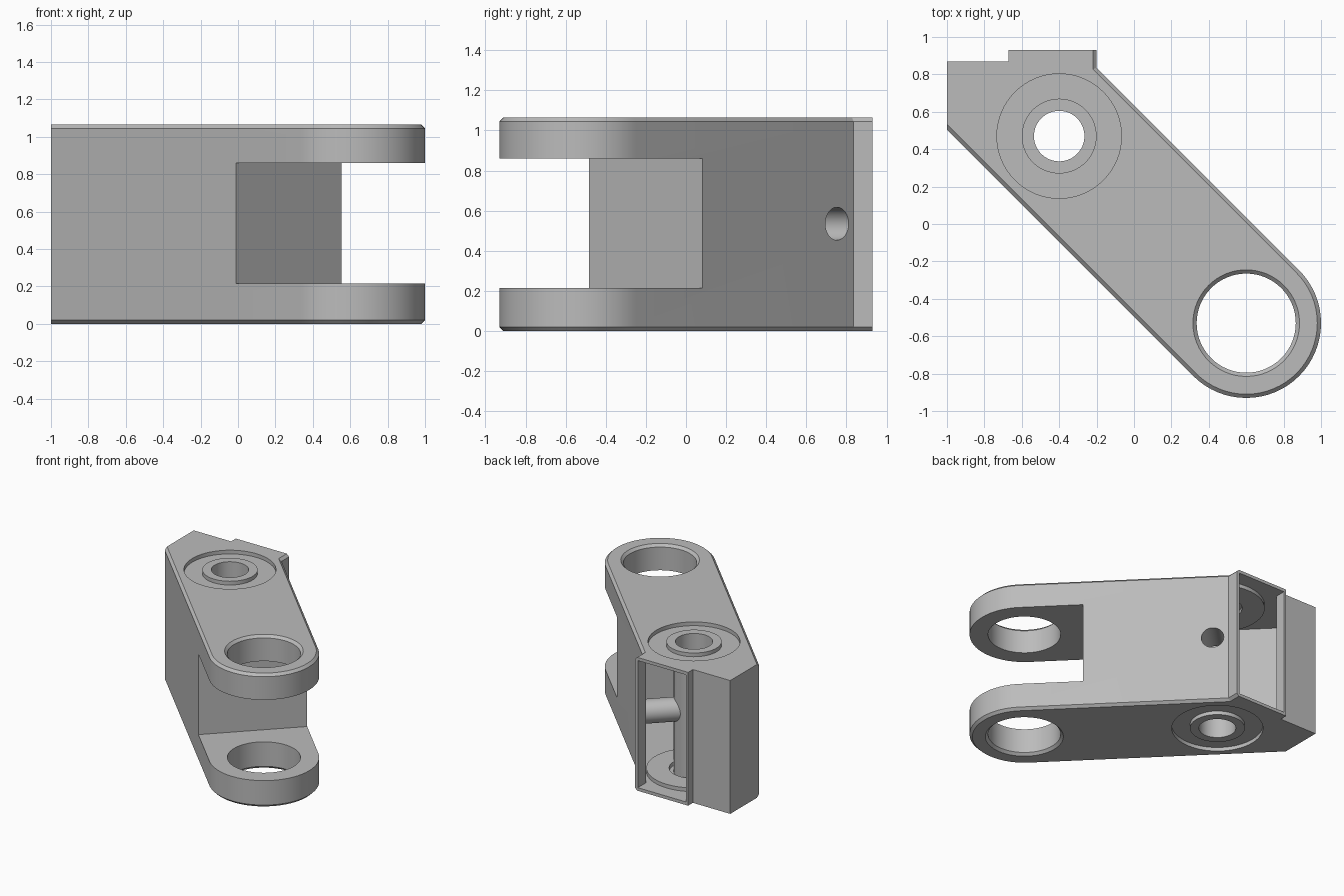
import bpy, bmesh, math
from mathutils import Matrix, Vector

if "Cube" in bpy.data.objects:
    bpy.data.objects.remove(bpy.data.objects["Cube"], do_unlink=True)

HEIGHT, WALL, CHAMFER = 1.065, 0.025, 0.02
PIVOT, EYE = (-0.4, 0.47), (0.6, -0.53)      # small bore and large fork bore
HALF_WIDTH, ROOT2 = 0.4, math.sqrt(2)

steel = bpy.data.materials.new("plain grey")
steel.use_nodes = True
steel.diffuse_color = (0.5, 0.5, 0.5, 1)
steel.node_tree.nodes["Principled BSDF"].inputs["Base Color"].default_value = (0.5, 0.5, 0.5, 1)


def loft(name, layers):
    """Solid through matching outlines, each given as (points, z)."""
    bm = bmesh.new()
    rings = [[bm.verts.new((x, y, z)) for x, y in pts] for pts, z in layers]
    n = len(rings[0])
    for low, high in zip(rings, rings[1:]):
        for i in range(n):
            j = (i + 1) % n
            bm.faces.new((low[i], low[j], high[j], high[i]))
    bm.faces.new(rings[0])
    bm.faces.new(rings[-1])
    bmesh.ops.recalc_face_normals(bm, faces=bm.faces)
    mesh = bpy.data.meshes.new(name)
    bm.to_mesh(mesh)
    bm.free()
    mesh.materials.append(steel)
    obj = bpy.data.objects.new(name, mesh)
    bpy.context.collection.objects.link(obj)
    return obj


def circle(centre, r, n=64):
    return [(centre[0] + r * math.cos(math.tau * i / n),
             centre[1] + r * math.sin(math.tau * i / n)) for i in range(n)]


def disc(name, centre, r, z0, z1):
    return loft(name, [(circle(centre, r), z0), (circle(centre, r), z1)])


def cut(target, cutter):
    mod = target.modifiers.new("cut", "BOOLEAN")
    mod.operation, mod.solver, mod.object = "DIFFERENCE", "EXACT", cutter
    bpy.context.view_layer.objects.active = target
    bpy.ops.object.modifier_apply(modifier=mod.name)
    bpy.data.objects.remove(cutter, do_unlink=True)


def outline(inset, back=0.0, lip=0.0, rear=0.93):
    """Diagonal arm with a round nose and a stepped square back."""
    reach, r = ROOT2 * (HALF_WIDTH - inset), HALF_WIDTH - inset
    side, left, y = -0.2 - inset, -1 + back, 0.87 - back
    mid = PIVOT[0] + PIVOT[1]
    pts = [(left, y), (-0.67 + lip, y), (-0.67 + lip, rear), (side, rear),
           (side, mid + reach - side)]
    for i in range(33):
        a = math.pi / 4 - math.pi * i / 32
        pts.append((EYE[0] + r * math.cos(a), EYE[1] + r * math.sin(a)))
    pts.append((left, mid - reach - left))
    return pts


def fork_slot(name, grow):
    """Block between the fork arms, square to the diagonal."""
    def place(u, w):
        return ((u + w) / ROOT2, (w - u) / ROOT2)
    start = 0.334 - grow
    pts = [place(start, -1), place(2, -1), place(2, 1), place(start, 1)]
    return loft(name, [(pts, 0.215 - grow), (pts, 0.86 + grow)])


def ring(name, outer, inner, z0, z1):
    obj = disc(name, PIVOT, outer, z0, z1)
    cut(obj, disc("core", PIVOT, inner, z0 - 0.1, z1 + 0.1))
    return obj


def cross_bore(name, r, length):
    """Horizontal cylinder from the pivot out through the side wall."""
    obj = disc(name, (0, 0), r, 0, length)
    turn = Vector((1, 1, 0)).to_track_quat("Z", "Y").to_matrix().to_4x4()
    obj.data.transform(Matrix.Translation((*PIVOT, 0.535)) @ turn)
    return obj


# Outer body with chamfered sides and nose
body = loft("clevis_arm", [(outline(CHAMFER), 0), (outline(0), CHAMFER),
                           (outline(0), HEIGHT - CHAMFER), (outline(CHAMFER), HEIGHT)])

# Hollow inside, leaving the fork walls, bosses, tube and sleeve standing
inner = outline(WALL, WALL, 0.02, 1.1)
cavity = loft("cavity", [(inner, WALL), (inner, HEIGHT - WALL)])
cut(cavity, fork_slot("fork_walls", WALL))
cut(cavity, disc("eye_walls", EYE, 0.3, -0.1, 1.2))
for z0, z1 in ((-0.1, 0.055), (HEIGHT - 0.055, 1.2)):
    cut(cavity, ring("boss", 0.345, 0.18, z0, z1))
cut(cavity, disc("pivot_tube", PIVOT, 0.147, -0.1, 1.2))
cut(cavity, cross_bore("side_sleeve", 0.09, 0.9))
cut(body, cavity)

# Fork gap
cut(body, fork_slot("fork_gap", 0))

# Countersunk fork bore
cut(body, loft("eye_bore", [(circle(EYE, 0.305), -0.02), (circle(EYE, 0.265), 0.02),
                            (circle(EYE, 0.265), HEIGHT - 0.02),
                            (circle(EYE, 0.305), HEIGHT + 0.02)]))

# Ring recesses around the pivot, then the pivot and side bores
for z0, z1 in ((-0.1, 0.03), (HEIGHT - 0.03, 1.2)):
    cut(body, ring("recess", 0.333, 0.2, z0, z1))
cut(body, disc("pivot_bore", PIVOT, 0.135, -0.1, 1.2))
cut(body, cross_bore("side_bore", 0.082, 0.9))

bpy.ops.object.select_all(action="DESELECT")
body.select_set(True)
bpy.context.view_layer.objects.active = body
bpy.ops.object.shade_smooth_by_angle(angle=math.radians(30))
